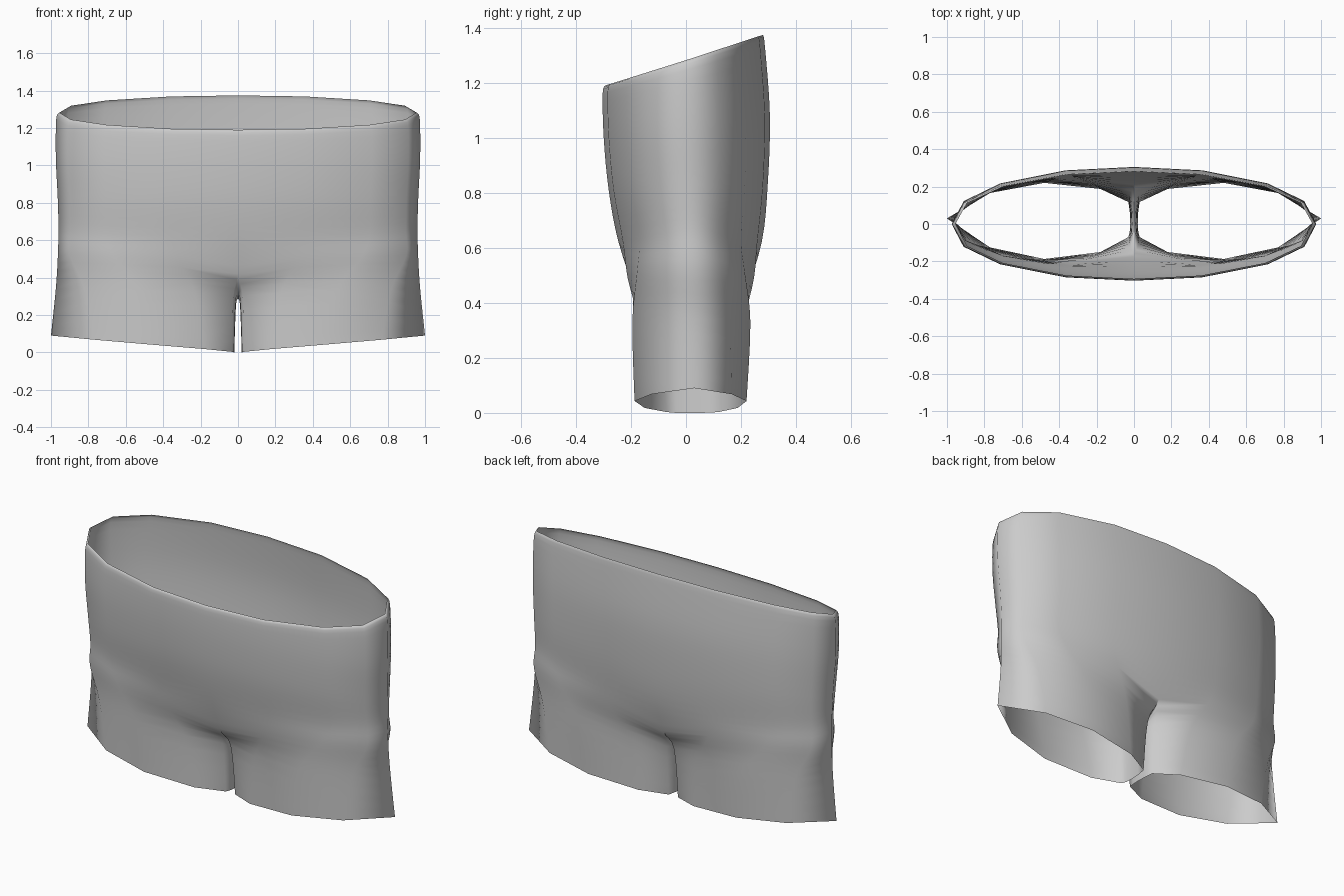
import bpy, bmesh

if "Cube" in bpy.data.objects:
    bpy.data.objects.remove(bpy.data.objects["Cube"])

STEPS = 4                                # smooth rows between control rings
FX = (0, .375, .735, .935, 1)            # half-ring shape, front centre to side
FY = (1, .94, .71, .40, 0)


def torso(zf, zs, x, yf, s, yb, kz):
    pts = [(x * a, s + (yf - s) * b, zs + (zf - zs) * b) for a, b in zip(FX, FY)]
    return pts, yb, kz


def full(ring):
    """Complete a front half-ring with its back half (front centre -> back centre)."""
    pts, yb, kz = ring
    s, zs = pts[4][1:]
    k = (yb - s) / (s - min(p[1] for p in pts))
    back = [(x, s + (s - y) * k, zs + (zs - z) * kz) for x, y, z in pts[3::-1]]
    return list(pts) + back


# control rings: waist rim, torso, then leg
rings = [full(r) for r in (
    torso(1.19, 1.282, .955, -.293, 0, .28, 1),
    torso(1.16, 1.245, .972, -.303, 0, .287, 1),
    torso(1.0, 1.04, .974, -.299, 0, .305, 1),
    torso(.81, .83, .964, -.281, .01, .297, 0),
    torso(.62, .67, .96, -.245, .015, .275, -1),
    ([(0, -.175, .42), (.32, -.212, .49), (.66, -.178, .51), (.9, -.09, .52), (.963, .02, .52)], .247, -1),
    ([(.025, -.105, .30), (.23, -.172, .32), (.53, -.195, .33), (.82, -.115, .34), (.974, .025, .34)], .234, -1),
    ([(.03, -.07, .003), (.18, -.15, .018), (.48, -.187, .043), (.77, -.125, .068), (1, .03, .09)], .22, -1),
)]
SPLIT = 5                                # ring where the leg separates

# inner-thigh columns, back to front
crotch = [
    [(0, .12, .335), (0, 0, .285), (0, -.10, .335)],
    [(.013, .06, .265), (.011, 0, .25), (.013, -.05, .265)],
    [(.022, .06, 0), (.02, 0, 0), (.022, -.035, 0)],
]


def spline(pts):
    out = []
    for i in range(len(pts) - 1):
        a, b = pts[i], pts[i + 1]
        p, q = pts[max(i - 1, 0)], pts[min(i + 2, len(pts) - 1)]
        for n in range(STEPS):
            t = n / STEPS
            v = [b0 + .5 * t * (c - a0 + t * (2 * a0 - 5 * b0 + 4 * c - d + t * (3 * (b0 - c) + d - a0)))
                 for a0, b0, c, d in zip(p, a, b, q)]
            if a[0] == 0 and b[0] == 0:
                v[0] = 0
            out.append(v)
    return out + [list(pts[-1])]


bm = bmesh.new()
cols = [[bm.verts.new(v) for v in spline([r[j] for r in rings])] for j in range(9)]
inner = [[bm.verts.new(v) for v in spline([r[j] for r in crotch])] for j in range(3)]


def strip(a, b):
    for i in range(len(a) - 1):
        bm.faces.new((a[i], a[i + 1], b[i + 1], b[i]))


# torso and outer leg panels
for a, b in zip(cols, cols[1:]):
    strip(a, b)
# inner leg panels
start = SPLIT * STEPS
loop = [cols[8][start:]] + inner + [cols[0][start:]]
for a, b in zip(loop, loop[1:]):
    strip(a, b)
for f in bm.faces:
    f.smooth = True
bmesh.ops.recalc_face_normals(bm, faces=bm.faces)
# make sure the outside of the open shell faces outward
bm.faces.ensure_lookup_table()
if bm.faces[0].normal.y > 0:
    bmesh.ops.reverse_faces(bm, faces=bm.faces)

me = bpy.data.meshes.new("shorts")
bm.to_mesh(me)
bm.free()
shorts = bpy.data.objects.new("shorts", me)
bpy.context.collection.objects.link(shorts)
# mirrored left half
m = shorts.modifiers.new("mirror", 'MIRROR')
m.merge_threshold = .0005
